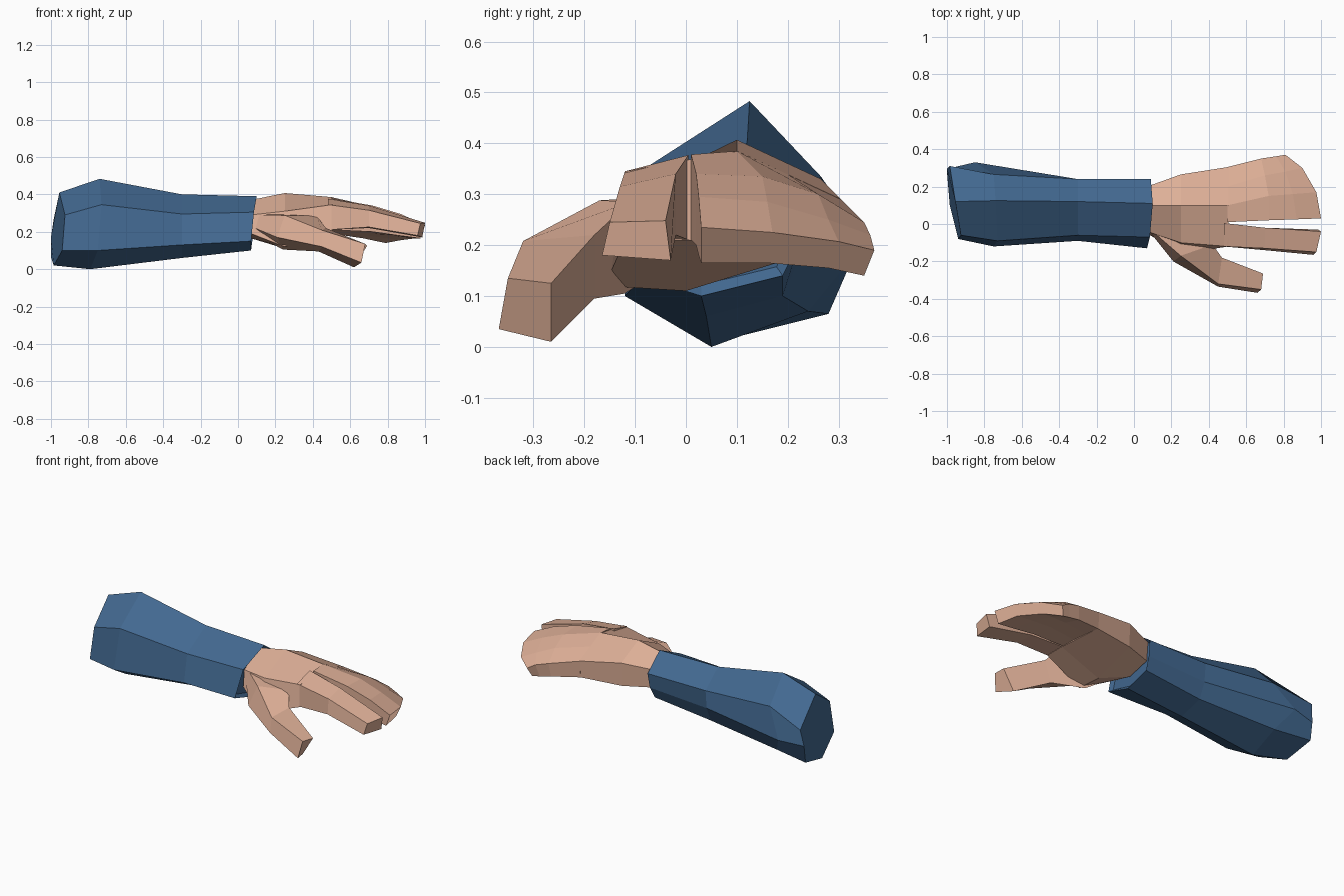
import bpy, bmesh


def material(name, rgb):
    m = bpy.data.materials.new(name)
    m.diffuse_color = (*rgb, 1)
    return m


BLUE = material("sleeve blue", (0.055, 0.14, 0.28))
SKIN = material("skin", (0.73, 0.43, 0.31))


def loft(name, rings, mat, recess=0):
    """Skin a list of equal-length rings of (x, y, z) and cap both ends."""
    bm = bmesh.new()
    vs = [[bm.verts.new(p) for p in r] for r in rings]
    n = len(vs[0])
    for a, b in zip(vs, vs[1:]):
        for i in range(n):
            j = (i + 1) % n
            bm.faces.new((a[i], a[j], b[j], b[i]))
    bm.faces.new(vs[0][::-1])
    end = bm.faces.new(vs[-1])
    bmesh.ops.recalc_face_normals(bm, faces=bm.faces)
    if recess:
        bmesh.ops.inset_region(bm, faces=[end], thickness=0.02, depth=-recess)
    me = bpy.data.meshes.new(name)
    bm.to_mesh(me)
    bm.free()
    me.materials.append(mat)
    ob = bpy.data.objects.new(name, me)
    bpy.context.collection.objects.link(ob)
    return ob


def ring(x, *yz):
    return [(x, y, z) for y, z in yz]


# Sleeve: top, front upper, front lower, bottom, back lower, back mid, back upper
loft("sleeve", [
    [(-.955, .12, .41), (-.925, -.06, .29), (-.94, -.08, .10), (-.985, .10, .02),
     (-1.0, .28, .065), (-1.0, .295, .17), (-.985, .31, .27)],
    [(-.74, .125, .483), (-.73, -.09, .345), (-.75, -.12, .10), (-.79, .05, 0),
     (-.78, .24, .07), (-.85, .33, .18), (-.75, .265, .335)],
    ring(-.3, (.12, .40), (-.06, .295), (-.09, .13), (.04, .06), (.19, .10), (.23, .19), (.24, .30)),
    [(.10, .11, .39), (.085, -.07, .305), (.07, -.13, .15), (.07, .03, .10),
     (.075, .19, .14), (.085, .225, .21), (.09, .24, .30)],
], BLUE, recess=0.02)

# Palm: front lower, front upper, top, back upper, back lower, bottom
loft("palm", [
    ring(.07, (-.05, .19), (-.04, .29), (.1, .37), (.2, .31), (.19, .2), (.05, .165)),
    ring(.25, (-.16, .12), (-.10, .31), (.1, .407), (.265, .33), (.26, .19), (0, .11)),
    ring(.505, (-.12, .21), (-.12, .345), (.1, .385), (.305, .29), (.30, .19), (0, .21)),
], SKIN)

# Three closed fingers: top row from inner to outer edge, then underside back
loft("closed_fingers", [
    ring(.50, (.01, .378), (.1, .385), (.2, .339), (.305, .29),
         (.30, .19), (.2, .20), (.1, .21), (.01, .21)),
    [(.72, .02, .34), (.72, .15, .335), (.70, .26, .30), (.68, .35, .245),
     (.67, .34, .165), (.69, .25, .18), (.71, .15, .19), (.72, .02, .20)],
    [(.87, .025, .295), (.85, .16, .285), (.81, .28, .25), (.76, .362, .22),
     (.74, .348, .15), (.80, .27, .165), (.84, .16, .175), (.86, .025, .18)],
    [(1.0, .03, .235), (.975, .17, .225), (.90, .30, .207), (.81, .37, .19),
     (.79, .35, .14), (.87, .28, .155), (.95, .16, .165), (.975, .03, .165)],
], SKIN)

# Index finger: outer lower, outer upper, inner upper, inner lower
loft("index_finger", [
    ring(.48, (-.12, .21), (-.12, .345), (.005, .377), (.005, .21)),
    ring(.70, (-.14, .225), (-.13, .315), (-.02, .34), (-.02, .22)),
    [(.96, -.165, .18), (.975, -.15, .245), (1.0, -.04, .248), (.985, -.03, .17)],
], SKIN)

# Thumb: outer upper, outer lower, inner lower, inner upper
loft("thumb", [
    [(.10, -.04, .29), (.09, -.05, .22), (.10, 0, .18), (.15, .03, .30)],
    [(.25, -.17, .288), (.21, -.20, .17), (.24, -.12, .105), (.42, -.11, .285)],
    [(.45, -.32, .208), (.45, -.335, .12), (.43, -.18, .095), (.47, -.18, .22)],
    [(.68, -.35, .135), (.66, -.368, .035), (.62, -.265, .01), (.69, -.265, .125)],
], SKIN)
